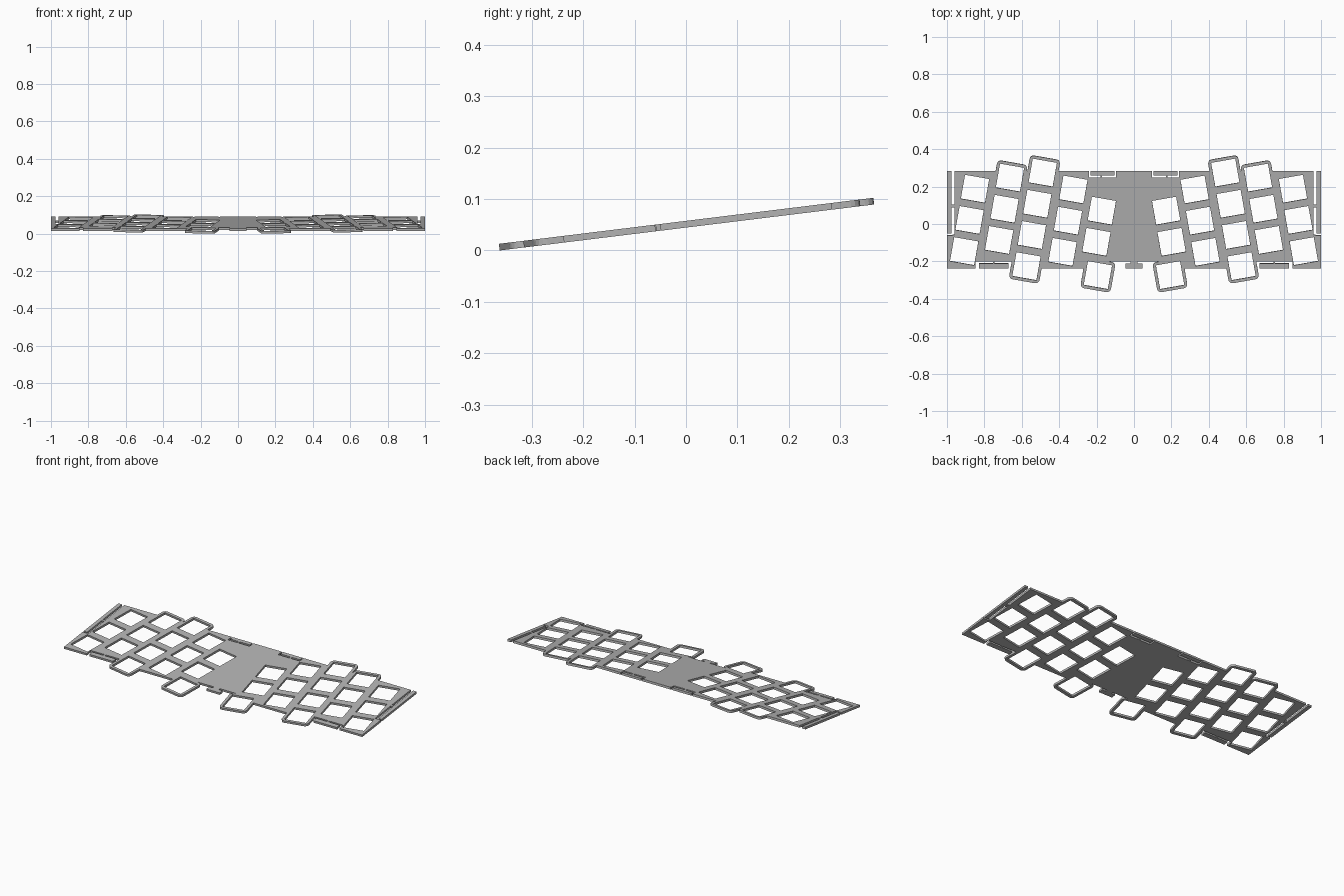
import bpy, bmesh, math
from mathutils import Matrix, Vector

if "Cube" in bpy.data.objects:
    bpy.data.objects.remove(bpy.data.objects["Cube"])

THICK = 0.013
TILT = math.radians(7)
KEY_TURN = math.radians(10)
HOLE, PAD = 0.131, 0.164

mat = bpy.data.materials.new("plate grey")
mat.use_nodes = True
grey = (0.45, 0.45, 0.45, 1)
mat.diffuse_color = grey
mat.node_tree.nodes["Principled BSDF"].inputs["Base Color"].default_value = grey


def add_block(bm, x, y, w, d, h, turn=0.0, radius=0.0):
    """Add a flat block centred on x, y, optionally turned and with round corners."""
    m = Matrix.Translation((x, y, 0)) @ Matrix.Rotation(turn, 4, 'Z') @ Matrix.Diagonal((w, d, h, 1))
    verts = bmesh.ops.create_cube(bm, size=1, matrix=m)["verts"]
    if radius:
        edges = [e for e in {e for v in verts for e in v.link_edges}
                 if abs((e.verts[0].co - e.verts[1].co).z) > h / 2]
        bmesh.ops.bevel(bm, geom=edges, offset=radius, segments=4, profile=0.5, affect='EDGES')


def span(bm, x0, x1, y0, y1, h):
    add_block(bm, (x0 + x1) / 2, (y0 + y1) / 2, x1 - x0, y1 - y0, h)


def make_object(name, bm):
    mesh = bpy.data.meshes.new(name)
    bm.to_mesh(mesh)
    bm.free()
    obj = bpy.data.objects.new(name, mesh)
    bpy.context.collection.objects.link(obj)
    mesh.materials.append(mat)
    return obj


def combine(target, tool, operation):
    """Apply a boolean and remove the tool."""
    mod = target.modifiers.new("combine", 'BOOLEAN')
    mod.operation, mod.object, mod.solver = operation, tool, 'EXACT'
    mod.use_self = True
    mesh = bpy.data.meshes.new_from_object(
        target.evaluated_get(bpy.context.evaluated_depsgraph_get()))
    target.modifiers.clear()
    target.data = mesh
    bpy.data.objects.remove(tool)


# Key columns: top key position (left side of the model), number of keys
step = Vector((0.029, -0.168))
columns = [((0.85, 0.19), 3), ((0.663, 0.25), 3), ((0.488, 0.277), 4),
           ((0.324, 0.186), 3), ((0.172, 0.072), 2), ((0.193, -0.275), 1)]
keys = [Vector(top) + step * i for top, count in columns for i in range(count)]

BACK, FRONT = 0.286, -0.24

# Main plate
bm = bmesh.new()
span(bm, -1, 1, FRONT, BACK, THICK)
plate = make_object("key_plate", bm)

# Openings along the rim, leaving T-shaped clips
bm = bmesh.new()
H = 0.1
for s in (1, -1):
    def slot(x0, x1, y0, y1):
        span(bm, min(s * x0, s * x1), max(s * x0, s * x1), y0, y1, H)

    # side clips
    slot(0.961, 0.977, 0.105, 0.32)
    slot(0.961, 0.977, -0.058, 0.09)
    slot(0.97, 1.05, -0.06, -0.05)
    # back clips
    slot(0.095, 0.17, 0.25, 0.263)
    slot(0.18, 0.24, 0.25, 0.263)
    slot(0.095, 0.103, 0.255, 0.32)
    slot(0.233, 0.241, 0.255, 0.32)
    # front clips
    slot(0.755, 0.845, -0.212, -0.202)
    slot(0.66, 0.745, -0.212, -0.202)
    slot(0.83, 0.848, -0.3, -0.204)
    slot(0.5, 0.672, -0.3, -0.202)
    # middle front recess with its small tab
    slot(0.045, 0.26, -0.3, -0.202)
    slot(0.02, 0.05, -0.213, -0.202)
combine(plate, make_object("rim_cutter", bm), 'DIFFERENCE')

# Rounded frames around the keys that overhang the edge
for s in (1, -1):
    for k in keys:
        if k.y > 0.22 or k.y < -0.21 and k.x < 0.8:
            bm = bmesh.new()
            add_block(bm, s * k.x, k.y, PAD, PAD, THICK, s * KEY_TURN, 0.022)
            combine(plate, make_object("key_frame", bm), 'UNION')

# Key openings
bm = bmesh.new()
for s in (1, -1):
    for k in keys:
        add_block(bm, s * k.x, k.y, HOLE, HOLE, H, s * KEY_TURN)
combine(plate, make_object("key_cutter", bm), 'DIFFERENCE')

# Tilt the plate towards the front
plate.data.transform(Matrix.Translation((0, 0, 0.052)) @ Matrix.Rotation(TILT, 4, 'X'))
low = min(v.co.z for v in plate.data.vertices)
plate.data.transform(Matrix.Translation((0, 0, -low)))
